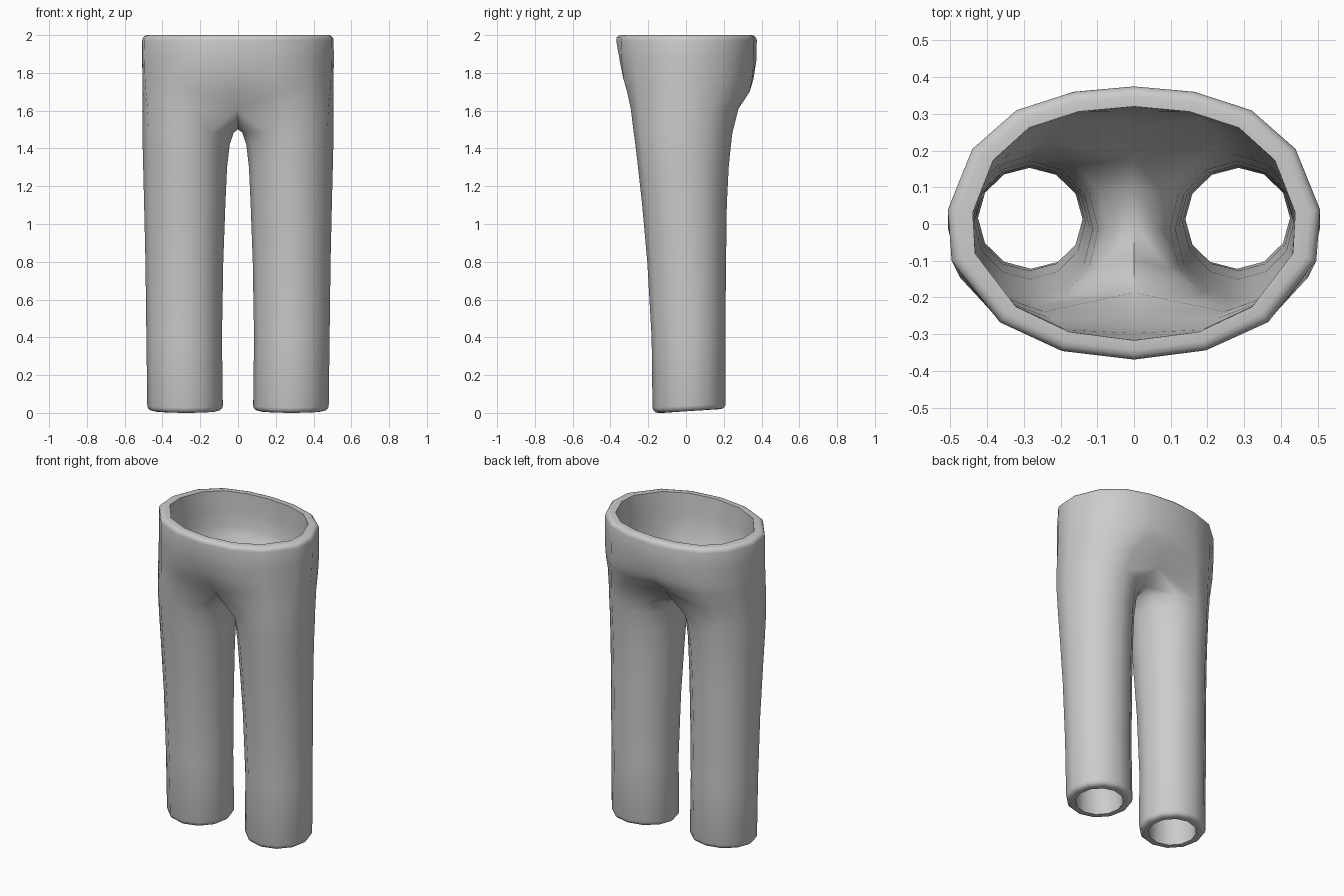
import bpy, bmesh, math
from mathutils import Vector

if "Cube" in bpy.data.objects:
    bpy.data.objects.remove(bpy.data.objects["Cube"])

WALL = 0.055
# Leg cross-sections: z, inner x, outer x, front y, back y
LEG = [(0.0, .08, .48, -.177, .21), (.4, .085, .485, -.182, .208),
       (.8, .078, .49, -.205, .212), (1.1, .067, .497, -.232, .216),
       (1.3, .058, .502, -.254, .226), (1.42, .044, .505, -.268, .238),
       (1.485, .022, .506, -.277, .246)]
# Half waist outline, front centre round to back centre
WAIST = [(0, -.372), (.195, -.347), (.365, -.268), (.497, -.1), (.507, .04),
         (.44, .205), (.32, .31), (.165, .36), (0, .375)]
# Hip levels: z, front blend, back blend from leg to waist, centre front y, centre back y
HIP = [(1.61, .22, .28, -.235, .215), (1.70, .5, .8, -.292, .318),
       (1.77, .78, .92, -.332, .358), (1.87, .92, 1, -.352, .373),
       (2.0, 1, 1, -.372, .375)]
# Underside of the crotch, back to front
CROTCH = [(.12, 1.525), (0, 1.5), (-.12, 1.525)]


def add_half(bm, side):
    """One leg and half of the hips."""
    def vert(x, y, z):
        return bm.verts.new((x * side, y, z))

    def strip(a, b):
        for i in range(len(a) - 1):
            bm.faces.new((a[i], a[i + 1], b[i + 1], b[i]))

    # leg: points 0-8 run round the outside, 9-11 face the other leg
    legs = []
    for z, x0, x1, y0, y1 in LEG:
        ring = []
        for i in range(12):
            a = math.radians(-120 + 30 * i)
            y = (y0 + y1) / 2 + (y1 - y0) / 2 * math.sin(a)
            x = (x0 + x1) / 2 + (x1 - x0) / 2 * math.cos(a)
            tilt = .02 * (y - y0) / (y1 - y0) if z == 0 else 0
            ring.append(vert(x, y, z + tilt))
        legs.append(ring)
    for a, b in zip(legs, legs[1:]):
        strip(a + a[:1], b + b[:1])
    top = legs[-1]

    # hips: the top of the leg blends into the waist outline
    hips = []
    for z, front, back, cf, cb in HIP:
        ring = [vert(0, cf, z)]
        for i in range(1, 8):
            t = front + (back - front) * (i - 1) / 6
            x = abs(top[i].co.x) * (1 - t) + WAIST[i][0] * t
            y = top[i].co.y * (1 - t) + WAIST[i][1] * t
            ring.append(vert(x, y, z))
        ring.append(vert(0, cb, z))
        hips.append(ring)
    for a, b in zip(hips, hips[1:]):
        strip(a, b)

    # join the leg to the hips and to the crotch line
    under = [vert(0, y, z) for y, z in CROTCH]
    strip(top[:9], hips[0])
    strip(top[8:] + top[:1], [hips[0][8]] + under + [hips[0][0]])


bm = bmesh.new()
add_half(bm, 1)
add_half(bm, -1)
bmesh.ops.remove_doubles(bm, verts=bm.verts[:], dist=1e-4)
bmesh.ops.recalc_face_normals(bm, faces=bm.faces[:])
outermost = max(bm.faces, key=lambda f: f.calc_center_median().x)
if outermost.normal.x < 0:
    bmesh.ops.reverse_faces(bm, faces=bm.faces[:])
bm.normal_update()

# inner lining, offset from the cloth and joined at waist and hems
outer_faces = bm.faces[:]
rim = [e for e in bm.edges if e.is_boundary]
inner = {}
for v in bm.verts[:]:
    n = v.normal.copy()
    if v.is_boundary:
        n = Vector((n.x, n.y, 0)).normalized()
    if v.co.z > 1.8:
        n.x *= 1.25
    inner[v] = bm.verts.new(v.co - n * WALL)
for f in outer_faces:
    bm.faces.new([inner[v] for v in reversed(f.verts)])
for e in rim:
    a, b = e.verts
    bm.faces.new((a, b, inner[b], inner[a]))
bmesh.ops.recalc_face_normals(bm, faces=bm.faces[:])

# rounded outer edge at waist and hems
bmesh.ops.bevel(bm, geom=rim, offset=.028, segments=3, profile=.5, affect='EDGES')

mesh = bpy.data.meshes.new("trousers")
bm.to_mesh(mesh)
bm.free()
trousers = bpy.data.objects.new("trousers", mesh)
bpy.context.collection.objects.link(trousers)

cloth = bpy.data.materials.new("grey cloth")
cloth.diffuse_color = (.6, .6, .6, 1)
cloth.use_nodes = True
cloth.node_tree.nodes["Principled BSDF"].inputs["Base Color"].default_value = cloth.diffuse_color
mesh.materials.append(cloth)

bpy.context.view_layer.objects.active = trousers
trousers.select_set(True)
bpy.ops.object.shade_smooth_by_angle(angle=math.radians(65))
